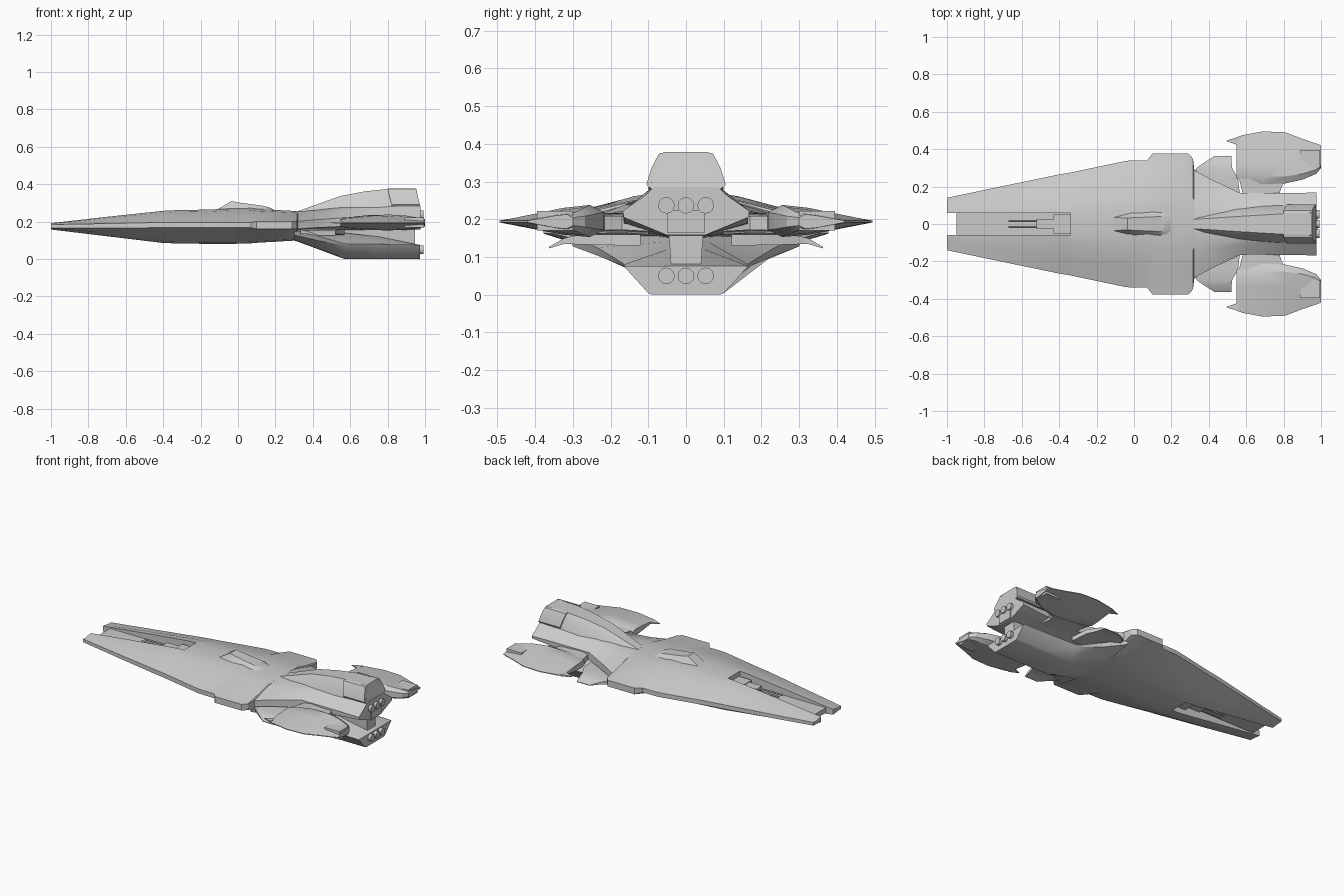
import bpy, bmesh, math


def finish(name, bm, mirror=False, angle=28):
    bmesh.ops.recalc_face_normals(bm, faces=bm.faces)
    me = bpy.data.meshes.new(name)
    bm.to_mesh(me)
    bm.free()
    ob = bpy.data.objects.new(name, me)
    bpy.context.collection.objects.link(ob)
    if mirror:
        m = ob.modifiers.new("mirror", 'MIRROR')
        m.use_axis = (False, True, False)
        m.use_mirror_merge = False
    bpy.ops.object.select_all(action='DESELECT')
    ob.select_set(True)
    bpy.context.view_layer.objects.active = ob
    bpy.ops.object.shade_smooth_by_angle(angle=math.radians(angle))
    return ob


def loft(name, rings, mirror=False):
    """Skin closed rings of 3D points and cap both ends."""
    bm = bmesh.new()
    vs = [[bm.verts.new(p) for p in r] for r in rings]
    n = len(vs[0])
    for a, b in zip(vs, vs[1:]):
        for i in range(n):
            j = (i + 1) % n
            bm.faces.new((a[i], a[j], b[j], b[i]))
    bm.faces.new(vs[0])
    bm.faces.new(vs[-1][::-1])
    return finish(name, bm, mirror)


def full(x, half, rake=0):
    """Symmetric ring from a half section (y, z); rake leans it along x."""
    z0 = half[-1][1]
    pts = half + [(-y, z) for y, z in reversed(half)]
    return [(x + rake * (z - z0), y, z) for y, z in pts]


def box(name, x0, x1, y0, y1, z0, z1, mirror=False):
    ring = [(y0, z0), (y1, z0), (y1, z1), (y0, z1)]
    return loft(name, [[(x, y, z) for y, z in ring] for x in (x0, x1)], mirror)


def rod(name, x0, x1, y, z, r, n=12, r2=None):
    rings = [[(x, y + q * math.cos(2 * math.pi * i / n), z + q * math.sin(2 * math.pi * i / n))
              for i in range(n)] for x, q in ((x0, r), (x1, r2 or r))]
    return loft(name, rings)


def hull_half(w, zt, zb, e=0.014, yi=0.06, ze=0.182):
    d = w - yi
    return [(yi, zt), (yi + .28 * d, zt - .12 * (zt - ze)), (yi + .62 * d, zt - .45 * (zt - ze)),
            (w, ze + e), (w, ze - e),
            (yi + .55 * d, zb + .32 * (ze - zb)), (yi + .25 * d, zb + .08 * (ze - zb)), (yi, zb)]


# Forked bow
prongs = [(-1, .14, .192, .158, .010, .175), (-.7, .203, .226, .122, .012, .178),
          (-.4, .265, .258, .086, .014, .182), (-.34, .275, .261, .084, .014, .182)]
loft("bow_prong", [[(x, y, z) for y, z in hull_half(w, t, b, e, ze=c)]
                   for x, w, t, b, e, c in prongs], mirror=True)
box("bow_web", -.95, -.33, -.065, .065, .158, .19)

# Main hull with shoulders
main = [(-.34, .275, .261, .084), (-.15, .315, .265, .081), (-.04, .338, .27, .081),
        (.07, .34, .272, .084), (.10, .378, .268, .087), (.29, .378, .258, .098),
        (.315, .35, .256, .1), (.32, .31, .255, .102)]
loft("main_hull", [full(x, hull_half(w, t, b, .014 if x < .08 else .02)) for x, w, t, b in main])

# Twin-barrel guns in the bow slot
box("gun_mount", -.43, -.33, -.05, .05, .115, .232)
for z in (.213, .135):
    for s in (-1, 1):
        rod("gun_barrel", -.67, -.42, s * .016, z, .006, 8)
    box("gun_breech", -.52, -.42, -.028, .028, z - .014, z + .014)

# Bridge on the dorsal hull
loft("bridge", [full(x, [(wt, t), (wb, .25)]) for x, wt, wb, t in
                [(-.11, .035, .045, .266), (-.035, .032, .065, .31), (.0, .034, .075, .303),
                 (.14, .04, .08, .284), (.17, .04, .08, .275), (.21, .04, .07, .255)]])

# Upper stern body
loft("upper_stern", [
    full(.30, [(.06, .254), (.16, .238), (.30, .20), (.30, .16), (.05, .13)]),
    full(.42, [(.06, .262), (.13, .245), (.235, .21), (.235, .168), (.05, .15)]),
    full(.57, [(.07, .28), (.11, .26), (.165, .222), (.165, .175), (.05, .155)]),
    full(.80, [(.085, .288), (.115, .265), (.165, .222), (.165, .19), (.05, .155)]),
    full(.975, [(.085, .285), (.11, .262), (.168, .222), (.165, .205), (.05, .158)])])

# Dorsal fin
loft("dorsal_fin", [
    full(.32, [(.025, .256), (.03, .25), (.04, .24)]),
    full(.55, [(.04, .338), (.058, .318), (.085, .26)]),
    full(.68, [(.048, .362), (.068, .335), (.095, .27)]),
    full(.80, [(.055, .375), (.078, .345), (.10, .28)]),
    full(.975, [(.06, .378), (.08, .345), (.095, .28)], rake=-.25)])
loft("fin_panel", [[(x + dx, y, z) for y, z, dx in
                    [(.055, .378, -.02), (.072, .374, -.02), (.092, .335, -.01),
                     (.105, .293, 0), (.1, .284, 0), (.06, .284, 0)]]
                   for x in (.82, .972)], mirror=True)

# Lower stern body
loft("lower_stern", [
    full(.30, [(.10, .18), (.305, .155), (.30, .128), (.16, .102), (.09, .1)]),
    full(.42, [(.08, .16), (.235, .125), (.225, .10), (.13, .058), (.09, .056)]),
    full(.57, [(.06, .14), (.165, .082), (.16, .072), (.10, .004), (.09, 0)]),
    full(.75, [(.05, .12), (.165, .08), (.16, .072), (.10, .004), (.09, 0)]),
    full(.972, [(.05, .076), (.165, .076), (.16, .070), (.10, .004), (.09, 0)])])
loft("stern_column", [full(x, [(.048, .25), (.048, .2), (.038, .05)]) for x in (.5, .945)])

# Main engines, two rows of three
for z in (.237, .05):
    for y in (-.052, 0, .052):
        rod("engine_nozzle", .92, .992, y, z, .021, 12, .022)
box("nozzle_beam", .93, .982, -.05, .05, .165, .225)


# Side nacelles: blade edge outboard, blunt wall inboard
def nacelle(x, yi, yo, t, b, e=.006, c=.194):
    d = yo - yi
    return [(x, yi, c + .55 * (t - c)), (x, yi + .14 * d, t), (x, yi + .4 * d, t - .18 * (t - c)),
            (x, yo, c + e * .4), (x, yo, c - e * .4),
            (x, yi + .4 * d, b + .15 * (c - b)), (x, yi + .14 * d, b), (x, yi, c - .55 * (c - b))]


loft("nacelle", [nacelle(*s) for s in [
    (.548, .243, .464, .213, .172), (.58, .235, .475, .222, .165), (.69, .212, .495, .234, .156),
    (.81, .217, .49, .238, .153), (.90, .237, .455, .232, .158),
    (.975, .268, .43, .22, .168), (1.0, .30, .42, .213, .175)]], mirror=True)
loft("nacelle_spike", [[(x, y0, .194 - h), (x, y1, .194 - h), (x, y1, .194 + h), (x, y0, .194 + h)]
                       for x, y0, y1, h in [(.495, .443, .446, .001), (.56, .42, .467, .007)]], mirror=True)
box("nacelle_exhaust", .89, .995, .30, .395, .17, .222, mirror=True)

# Nacelle pylons
loft("pylon", [[(x0, y, .19 - h), (x0, y, .19 + h), (x0 + .05, y, .19 + h + .008),
                (x1, y, .19 + h), (x1, y, .19 - h), (x0 + .05, y, .19 - h - .008)]
               for y, x0, x1, h in [(.10, .57, .80, .022), (.17, .58, .78, .018), (.25, .56, .81, .02)]],
     mirror=True)

# Drooping winglets behind the shoulders
loft("winglet", [[(x0, y, z), (x1, y, z), (x1, y, z + t), (x0, y, z + t)]
                 for y, x0, x1, z, t in [(.12, .38, .57, .13, .03), (.24, .335, .557, .132, .028),
                                         (.30, .335, .525, .134, .022), (.325, .37, .522, .134, .015),
                                         (.363, .43, .52, .123, .004)]], mirror=True)
